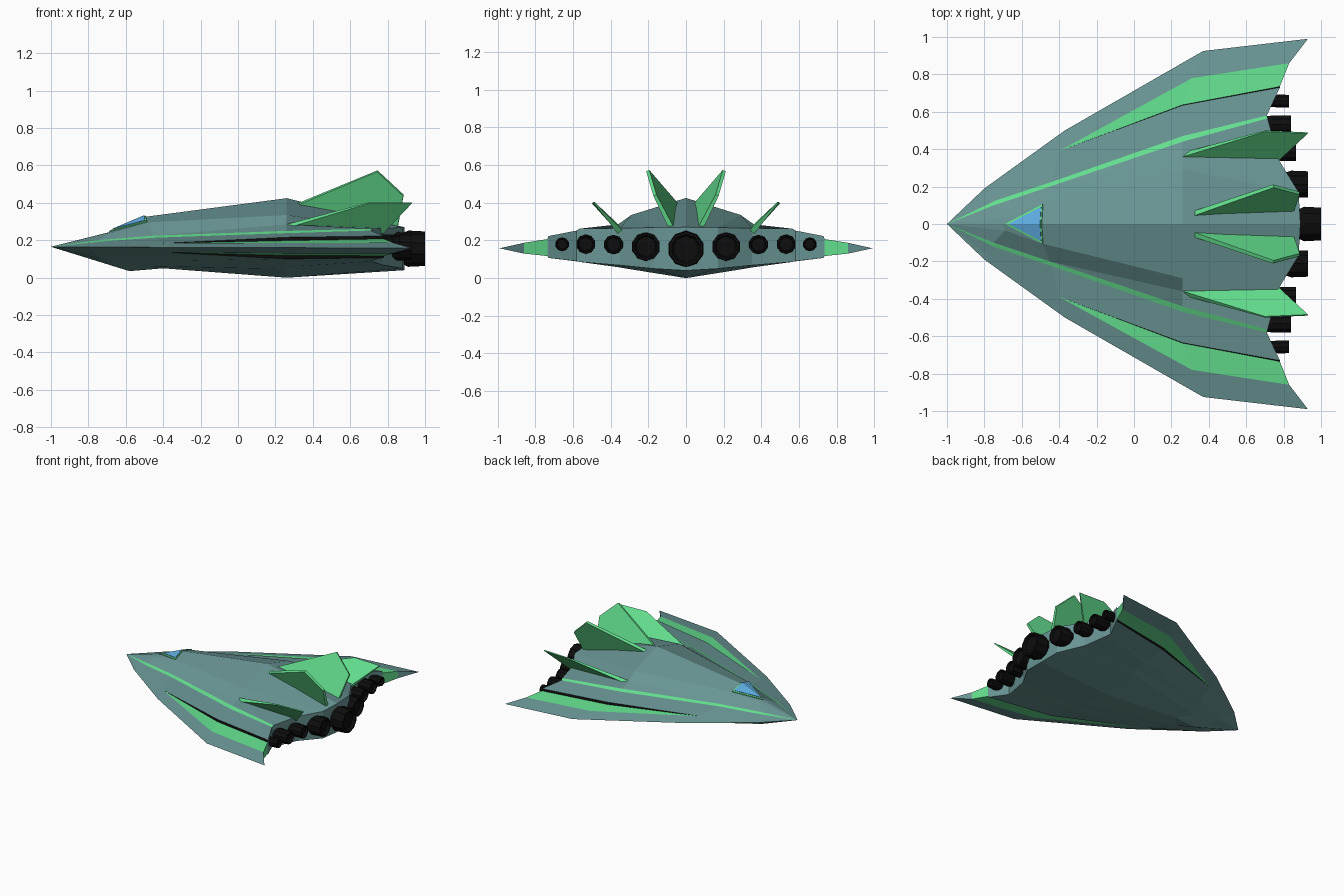
import bpy, bmesh, math
from mathutils import Vector, Matrix

if "Cube" in bpy.data.objects:
    bpy.data.objects.remove(bpy.data.objects["Cube"])


def material(name, rgb):
    m = bpy.data.materials.new(name)
    m.diffuse_color = (*rgb, 1)
    m.use_nodes = True
    m.node_tree.nodes["Principled BSDF"].inputs["Base Color"].default_value = m.diffuse_color
    return m


GREY = material("teal_grey", (0.14, 0.30, 0.295))
GREEN = material("green", (0.125, 0.73, 0.27))
BLACK = material("black", (0.004, 0.004, 0.004))
BLUE = material("window_blue", (0.113, 0.42, 0.76))


def finish(name, bm, mats):
    bmesh.ops.remove_doubles(bm, verts=bm.verts, dist=1e-4)
    bmesh.ops.dissolve_degenerate(bm, edges=bm.edges, dist=1e-5)
    bmesh.ops.recalc_face_normals(bm, faces=bm.faces)
    me = bpy.data.meshes.new(name)
    bm.to_mesh(me)
    bm.free()
    for m in mats:
        me.materials.append(m)
    ob = bpy.data.objects.new(name, me)
    bpy.context.collection.objects.link(ob)
    return ob


# Hull: lengthwise lines from nose to tail, each point (x, y, top z, bottom z)
nose = (-1, 0, .165, .165)
spine = [(-.70, 0, .24, .07), (-.50, 0, .325, .043), (.26, 0, .425, 0), (.89, 0, .27, .04)]
shoulder = [(-.69, .035, .237, .08), (-.49, .105, .295, .062), (.26, .29, .335, .046), (.88, .17, .268, .05)]
base_in = [(-.75, .10, .200, .105), (-.45, .20, .225, .085), (.26, .36, .285, .058), (.77, .35, .265, .068)]
base_out = base_in[:2] + [(.26, .44, .250, .070), (.715, .565, .262, .086)]
trim = [(-.74, .125, .193, .112), (-.44, .225, .214, .09), (.26, .47, .238, .075), (.71, .58, .252, .09)]
wall_top = [(-.78, .17, .172, .150), (-.40, .39, .184, .136), (.26, .635, .216, .10), (.78, .73, .223, .107)]
wall_low = wall_top[:2] + [(.26, .637, .198, .118), (.78, .735, .207, .117)]
wing_in = wall_top[:2] + [(.31, .78, .186, .13), (.83, .86, .187, .13)]
edge = [(-.80, .19, .165, .165), (-.37, .50, .162, .162), (.37, .925, .16, .16), (.93, .99, .158, .158)]
lines = [[nose] + l for l in (spine, shoulder, base_in, base_out, trim, wall_top, wall_low, wing_in, edge)]


def hull_point(line, i, side, layer):
    x, y, zt, zb = line[i]
    if line is lines[0] and layer and i in (1, 2):   # keel breaks
        x, zb = ((-.58, .035), (-.40, .05))[i - 1]
    return (x, y * side, zb if layer else zt)


bm = bmesh.new()


def add(points, mat):
    pts = []
    for p in points:
        if p not in pts:
            pts.append(p)
    if len(pts) > 2:
        f = bm.faces.new([bm.verts.new(p) for p in pts])
        f.material_index = mat


top_colours = {3: 1, 5: 2, 6: 1}
low_colours = {5: 2, 6: 1}
for side in (1, -1):
    for k in range(len(lines) - 1):
        a, b = lines[k], lines[k + 1]
        for layer in (0, 1):
            mat = (low_colours if layer else top_colours).get(k, 0)
            for i in range(4):
                add([hull_point(a, i, side, layer), hull_point(b, i, side, layer),
                     hull_point(b, i + 1, side, layer), hull_point(a, i + 1, side, layer)], mat)
        # tail wall
        add([hull_point(a, 4, side, 0), hull_point(b, 4, side, 0),
             hull_point(b, 4, side, 1), hull_point(a, 4, side, 1)], 1 if k == 6 else 0)
finish("hull", bm, [GREY, GREEN, BLACK])


# Cockpit: green frame plate with a smaller blue pane over it
def canopy(name, scale, lift, mat):
    bm = bmesh.new()
    c = Vector((-.55, 0, .304))
    pts = [Vector(p) for p in ((-.69, 0, .244), (-.495, 0, .327), (-.488, .107, .296), (-.488, -.107, .296))]
    v = [bm.verts.new(c + (p - c) * scale + Vector((0, 0, lift))) for p in pts]
    bm.faces.new((v[0], v[1], v[2]))
    bm.faces.new((v[0], v[3], v[1]))
    ob = finish(name, bm, [mat])
    for f in ob.data.polygons:
        if f.normal.z < 0:
            f.flip()
    s = ob.modifiers.new("thickness", 'SOLIDIFY')
    s.thickness = .006


canopy("cockpit_frame", 1.0, .006, GREEN)
canopy("cockpit_window", .86, .010, BLUE)


# Tail fins: leaning plates, thinner toward the tip
def fin(name, pts, base_t, tip_t, side):
    bm = bmesh.new()
    p = [Vector(q) for q in pts]
    n = (p[2] - p[0]).cross(p[3] - p[1]).normalized()
    rings = []
    for s in (-1, 1):
        ring = []
        for q, t in zip(p, (base_t, tip_t, tip_t, base_t)):
            w = q + n * t * s / 2
            ring.append(bm.verts.new((w.x, w.y * side, w.z)))
        rings.append(ring)
    bm.faces.new(rings[0])
    bm.faces.new(rings[1])
    for i in range(4):
        j = (i + 1) % 4
        bm.faces.new((rings[0][i], rings[0][j], rings[1][j], rings[1][i]))
    finish(name, bm, [GREEN])


for side, tag in ((1, "left"), (-1, "right")):
    fin("tall_fin_" + tag, [(.30, .05, .385), (.745, .203, .57), (.885, .165, .44), (.85, .07, .25)], .028, .018, side)
    fin("low_fin_" + tag, [(.26, .37, .275), (.70, .497, .40), (.93, .487, .40), (.775, .35, .245)], .03, .008, side)


# Engines: faceted nozzles with a narrower neck and hollow end
def engine(name, y, z, r, x0, x1):
    bm = bmesh.new()
    n = 10
    profile = [(x0 - .06, r * .9), (x0, r * .9), (x0 + .02, r), (x1, r * .95), (x1, r * .8), (x1 - .02, r * .7)]
    rings = [[bm.verts.new((x, y + q * math.sin(2 * math.pi * i / n), z + q * math.cos(2 * math.pi * i / n)))
              for i in range(n)] for x, q in profile]
    for a, b in zip(rings, rings[1:]):
        for i in range(n):
            j = (i + 1) % n
            bm.faces.new((a[i], a[j], b[j], b[i]))
    bm.faces.new(rings[0])
    bm.faces.new(rings[-1])
    finish(name, bm, [BLACK])


engine("engine_centre", 0, .155, .097, .89, 1.0)
for side, tag in ((1, "left"), (-1, "right")):
    for i, (y, z, r, x0, x1) in enumerate(((.212, .167, .077, .82, .93), (.385, .178, .052, .77, .865),
                                           (.532, .180, .052, .72, .84), (.657, .179, .037, .75, .83))):
        engine(f"engine_{tag}_{i + 1}", y * side, z, r, x0, x1)
